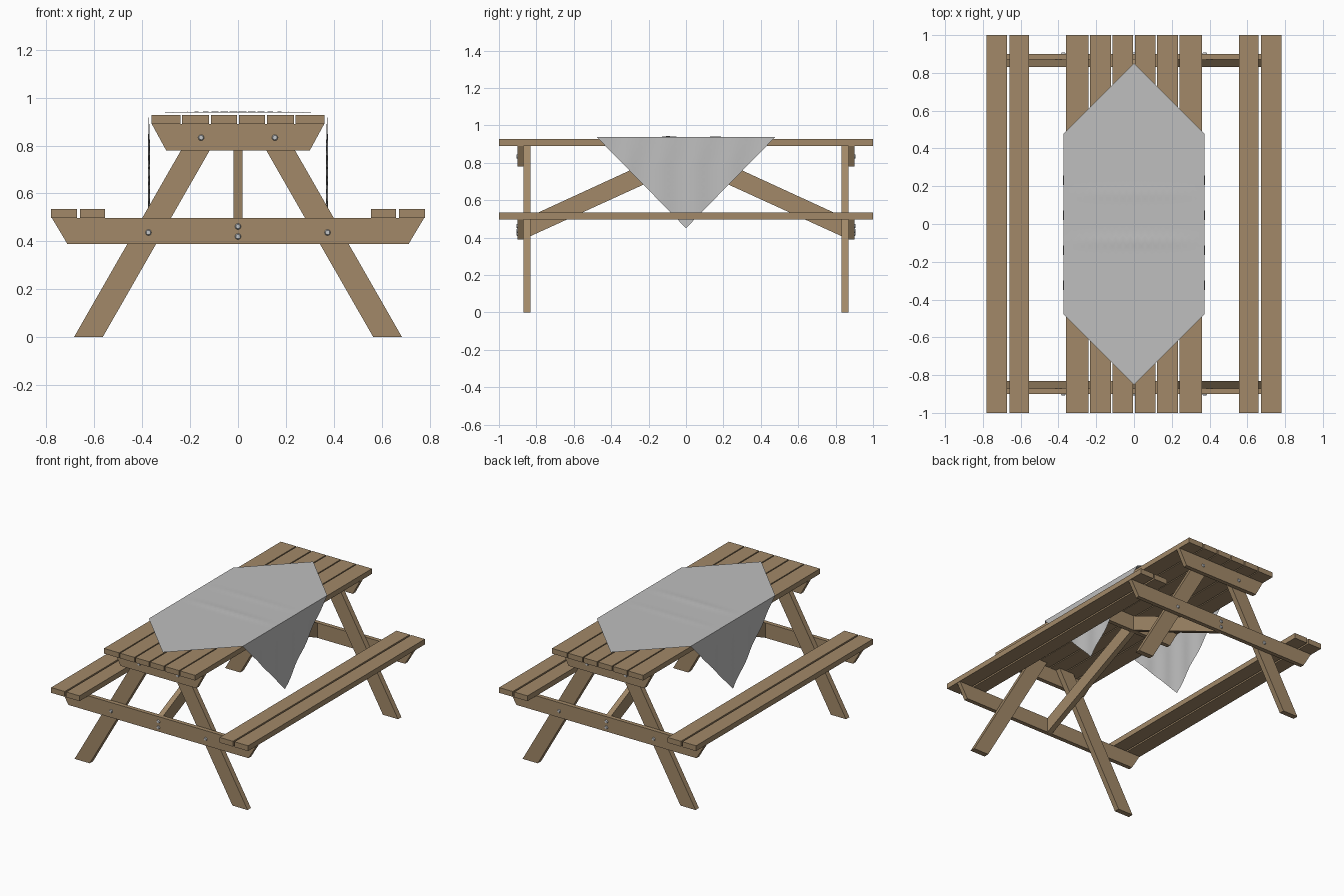
import bpy, bmesh, math
from mathutils import Vector

cube = bpy.data.objects.get("Cube")
if cube:
    bpy.data.objects.remove(cube, do_unlink=True)


def material(name, rgb):
    m = bpy.data.materials.new(name)
    m.use_nodes = True
    m.diffuse_color = (*rgb, 1)
    m.node_tree.nodes["Principled BSDF"].inputs["Base Color"].default_value = (*rgb, 1)
    return m


WOOD = material("brown wood", (0.36, 0.25, 0.14))
CLOTH = material("grey cloth", (0.52, 0.52, 0.52))
STEEL = material("bolt steel", (0.56, 0.57, 0.58))


def finish(bm, name, mat):
    bmesh.ops.recalc_face_normals(bm, faces=bm.faces)
    mesh = bpy.data.meshes.new(name)
    bm.to_mesh(mesh)
    bm.free()
    mesh.materials.append(mat)
    obj = bpy.data.objects.new(name, mesh)
    bpy.context.collection.objects.link(obj)
    return obj


def board(name, outline, a, b, along="y"):
    """Extrude a flat outline from a to b along x or y."""
    bm = bmesh.new()
    place = (lambda p: (p[0], a, p[1])) if along == "y" else (lambda p: (a, p[0], p[1]))
    face = bm.faces.new([bm.verts.new(place(p)) for p in outline])
    moved = bmesh.ops.extrude_face_region(bm, geom=[face])["geom"]
    shift = Vector((0, b - a, 0)) if along == "y" else Vector((b - a, 0, 0))
    bmesh.ops.translate(bm, vec=shift, verts=[v for v in moved if isinstance(v, bmesh.types.BMVert)])
    return finish(bm, name, WOOD)


def plank(name, x0, x1, z0, z1):
    board(name, [(x0, z0), (x1, z0), (x1, z1), (x0, z1)], -1, 1)


def cleat(name, bottom, top, z0, z1, y0, y1):
    board(name, [(-bottom, z0), (bottom, z0), (top, z1), (-top, z1)], y0, y1)


def bolt(name, x, z, side):
    bm = bmesh.new()
    bmesh.ops.create_cone(bm, cap_ends=True, segments=12, radius1=0.013, radius2=0.009, depth=0.008)
    for v in bm.verts:
        v.co = (x + v.co.x, side * (0.903 + v.co.z), z + v.co.y)
    finish(bm, name, STEEL)


# Table top: narrow inner planks, wider outer ones
x = -0.361
for i, w in enumerate([0.12, 0.112, 0.109, 0.109, 0.112, 0.12]):
    plank(f"table_plank_{i + 1}", x, x + w, 0.89, 0.927)
    x += w + 0.008

# Benches
for side, s in (("left", 1), ("right", -1)):
    plank(f"{side}_bench_outer_plank", s * 0.672, s * 0.78, 0.497, 0.535)
    plank(f"{side}_bench_inner_plank", s * 0.555, s * 0.66, 0.497, 0.535)

# End frames: legs, cleats, seat supports, braces and bolts
for end, e in (("front", -1), ("back", 1)):
    for side, s in (("left", 1), ("right", -1)):
        board(f"{end}_{side}_leg",
              [(s * 0.565, 0), (s * 0.685, 0), (s * 0.175, 0.89), (s * 0.055, 0.89)],
              e * 0.832, e * 0.87)
        bolt(f"{end}_{side}_support_bolt", s * 0.374, 0.437, e)
        bolt(f"{end}_{side}_cleat_bolt", s * 0.154, 0.833, e)
    cleat(f"{end}_table_cleat", 0.30, 0.36, 0.78, 0.89, e * 0.87, e * 0.90)
    cleat(f"{end}_seat_support", 0.713, 0.777, 0.39, 0.497, e * 0.87, e * 0.90)
    board(f"{end}_brace",
          [(e * 0.87, 0.39), (e * 0.87, 0.497), (e * 0.015, 0.89), (e * 0.015, 0.78)],
          -0.019, 0.019, along="x")
    bolt(f"{end}_brace_upper_bolt", 0, 0.462, e)
    bolt(f"{end}_brace_lower_bolt", 0, 0.42, e)
cleat("middle_table_cleat", 0.30, 0.36, 0.78, 0.89, -0.015, 0.015)

# Square cloth laid cornerwise, with its side corners folded over the edges
FOLD, TOP = 0.372, 0.938
bm = bmesh.new()
bmesh.ops.create_grid(bm, x_segments=44, y_segments=44, size=0.85 / math.sqrt(2))
for v in bm.verts:
    v.co = ((v.co.x - v.co.y) / math.sqrt(2), (v.co.x + v.co.y) / math.sqrt(2), 0)
for s in (-1, 1):
    bmesh.ops.bisect_plane(bm, geom=bm.verts[:] + bm.edges[:] + bm.faces[:],
                           plane_co=(s * FOLD, 0, 0), plane_no=(1, 0, 0))
for v in bm.verts:
    px, py = v.co.x, v.co.y
    drop = abs(px) - FOLD
    if drop > 1e-5:
        # Soft hanging folds
        sway = 0.004 * math.sin(py * 34) * min(1, drop * 8)
        v.co = (math.copysign(FOLD + sway, px), py, TOP - drop * 1.02)
    else:
        # Faint creases across the top
        fade = max(0, 1 - (px / FOLD) ** 2)
        crease = math.exp(-((py + 0.09) / 0.015) ** 2) + 0.6 * math.exp(-((py - 0.16) / 0.015) ** 2)
        v.co.z = TOP + 0.006 * crease * fade
cloth = finish(bm, "table_cloth", CLOTH)
if cloth.data.polygons[len(cloth.data.polygons) // 2].normal.z < 0:
    cloth.data.flip_normals()
bpy.ops.object.select_all(action="DESELECT")
cloth.select_set(True)
bpy.context.view_layer.objects.active = cloth
bpy.ops.object.shade_smooth_by_angle(angle=math.radians(40))
